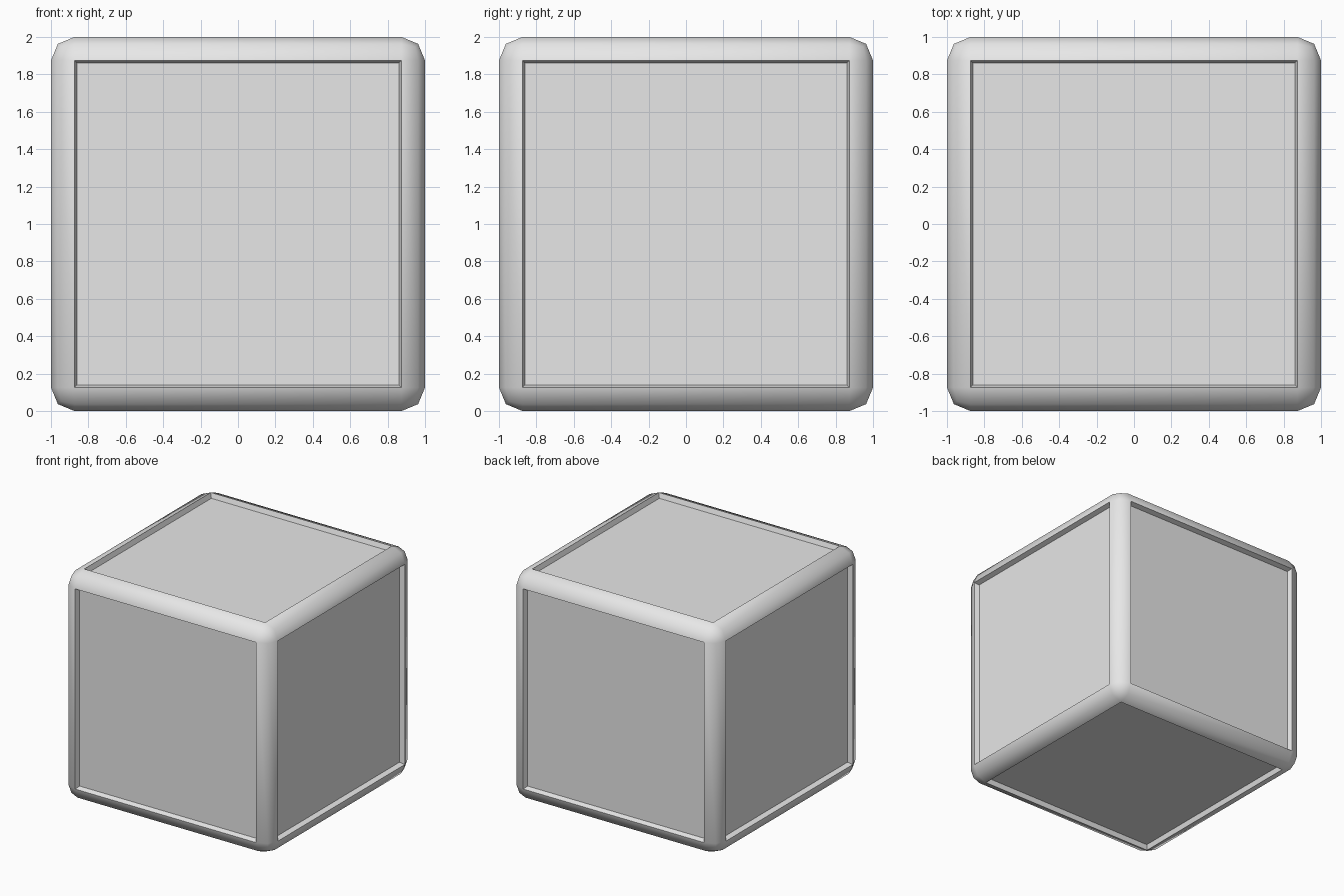
import bpy, bmesh

if "Cube" in bpy.data.objects:
    bpy.data.objects.remove(bpy.data.objects["Cube"])

SIZE = 2.0
BEVEL = 0.126      # width of the rounded frame edge
LIP = 0.02         # sideways slope of the recess wall
DEPTH = 0.042      # recess depth

# one plain grey for the whole box
grey = bpy.data.materials.new("light_grey")
grey.diffuse_color = (0.8, 0.8, 0.8, 1.0)
grey.use_nodes = True
grey.node_tree.nodes["Principled BSDF"].inputs["Base Color"].default_value = grey.diffuse_color

bm = bmesh.new()
bmesh.ops.create_cube(bm, size=SIZE)

# rounded frame along all edges
bmesh.ops.bevel(bm, geom=bm.edges[:], offset=BEVEL, offset_type='OFFSET',
                segments=2, profile=0.5, affect='EDGES', clamp_overlap=True)
bm.normal_update()

# sunken panel on each of the six sides
panels = [f for f in bm.faces
          if max(abs(c) for c in f.normal) > 0.999 and f.calc_area() > 1.0]
bmesh.ops.inset_individual(bm, faces=panels, thickness=LIP, depth=0.0)
for f in panels:
    shift = f.normal * -DEPTH
    for v in f.verts:
        v.co += shift

bmesh.ops.translate(bm, verts=bm.verts[:], vec=(0, 0, SIZE / 2))
bmesh.ops.recalc_face_normals(bm, faces=bm.faces[:])

mesh = bpy.data.meshes.new("panelled_box")
bm.to_mesh(mesh)
bm.free()
mesh.materials.append(grey)
box = bpy.data.objects.new("panelled_box", mesh)
bpy.context.collection.objects.link(box)

# soft frame edges, crisp recess edges
bpy.context.view_layer.objects.active = box
box.select_set(True)
bpy.ops.object.shade_smooth_by_angle(angle=0.9)
